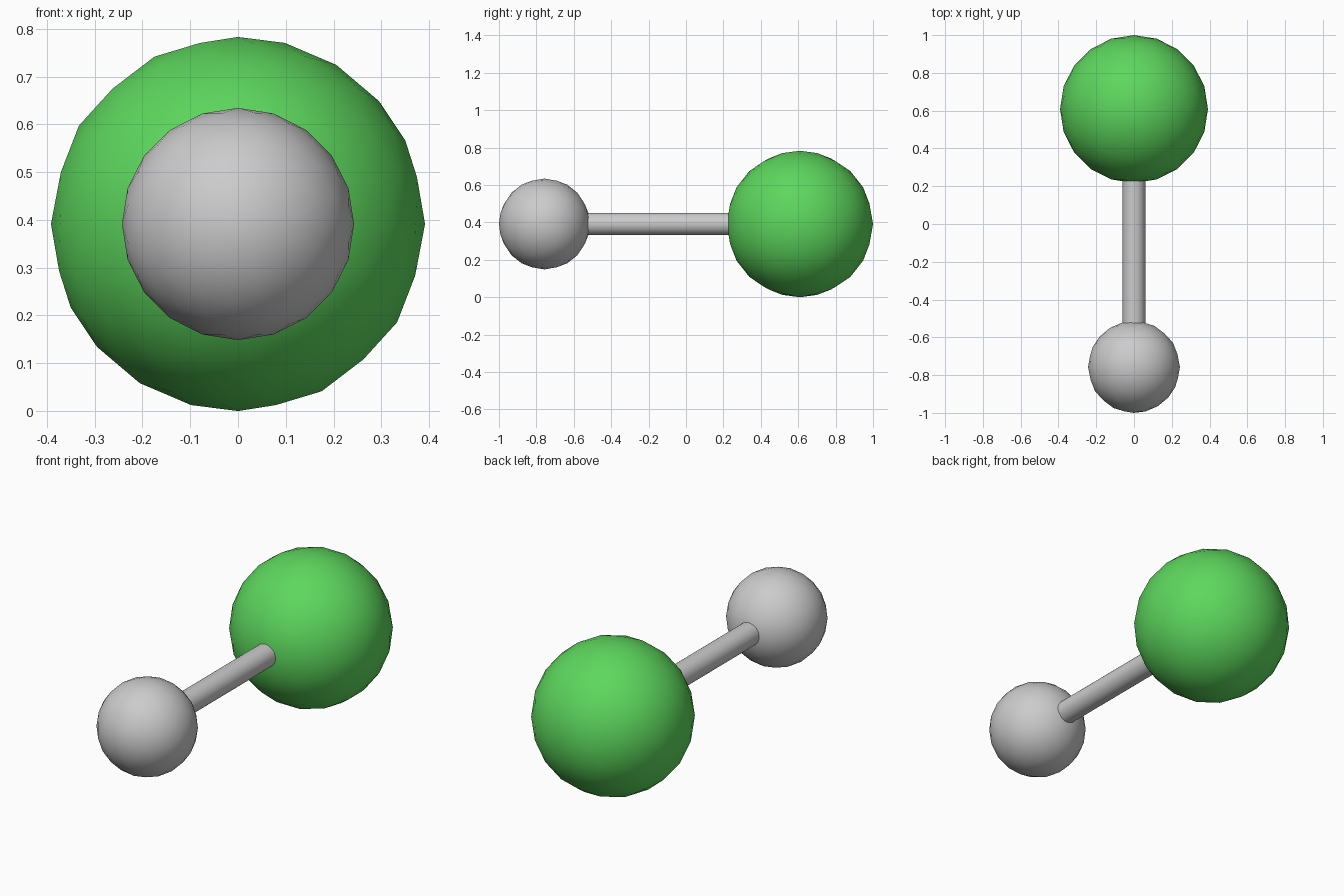
import bpy
from math import pi

if "Cube" in bpy.data.objects:
    bpy.data.objects.remove(bpy.data.objects["Cube"])

Z = 0.3915  # height of the shared axis


def finish(name, color=None):
    obj = bpy.context.object
    obj.name = name
    bpy.ops.object.transform_apply(location=False, rotation=True, scale=True)
    if color:
        mat = bpy.data.materials.new(name + "_paint")
        mat.diffuse_color = color
        mat.use_nodes = True
        mat.node_tree.nodes["Principled BSDF"].inputs["Base Color"].default_value = mat.diffuse_color
        obj.data.materials.append(mat)
    return obj


def ball(name, radius, y, tilt=0.0, color=None):
    bpy.ops.mesh.primitive_ico_sphere_add(
        subdivisions=3, radius=radius, location=(0, y, Z), rotation=(tilt, 0, 0))
    finish(name, color)
    bpy.ops.object.shade_smooth()


# Large green ball
ball("large_ball", 0.3915, 0.6085, color=(0.11, 0.68, 0.11, 1))

# Small grey ball, its pole turned along the rod
ball("small_ball", 0.243, -0.757, tilt=pi / 2)

# Connecting rod, ends sunk into both balls
y0, y1 = -0.757, 0.6085
bpy.ops.mesh.primitive_cylinder_add(
    vertices=32, radius=0.06, depth=y1 - y0,
    location=(0, (y0 + y1) / 2, Z), rotation=(pi / 2, 0, 0))
finish("connecting_rod")
bpy.ops.object.shade_smooth_by_angle()
